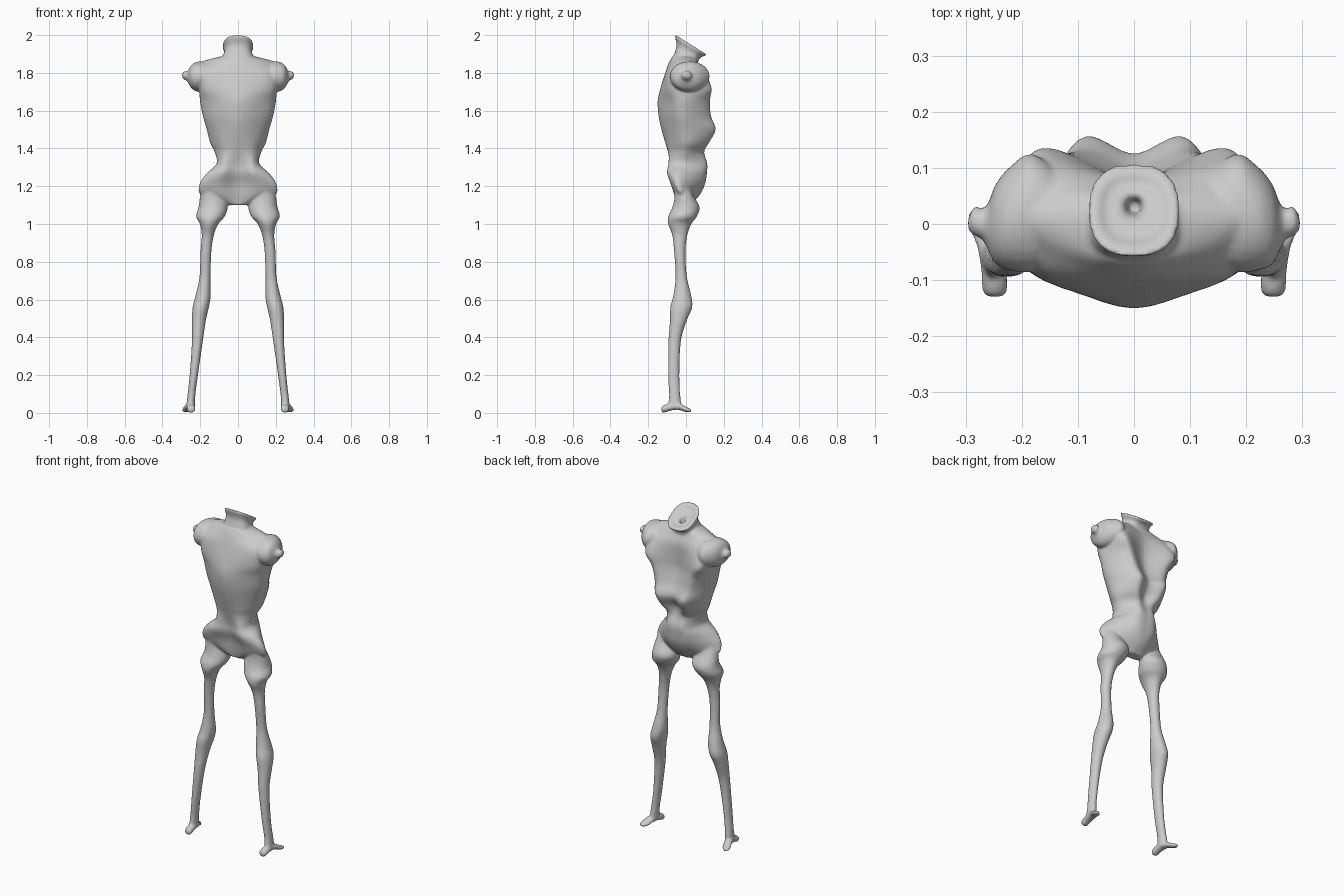
import bpy
import bmesh
import math
from mathutils import Vector

UNIT = 0.01  # all measurements below are in hundredths

default_cube = bpy.data.objects.get("Cube")
if default_cube:
    bpy.data.objects.remove(default_cube, do_unlink=True)

skin = bpy.data.materials.new("pale grey skin")
skin.use_nodes = True
GREY = (0.6, 0.6, 0.6, 1)
skin.diffuse_color = GREY
skin.node_tree.nodes["Principled BSDF"].inputs["Base Color"].default_value = GREY


def spline(points, closed, steps):
    """Smooth interpolating curve through a list of vectors."""
    count = len(points)

    def pick(i):
        return points[i % count] if closed else points[min(max(i, 0), count - 1)]

    result = []
    for i in range(count if closed else count - 1):
        a, b, c, d = (pick(i + k) for k in (-1, 0, 1, 2))
        for s in range(steps):
            t = s / steps
            result.append(b + (c - a) * (t / 2)
                          + (a * 2 - b * 5 + c * 4 - d) * (t * t / 2)
                          + (b * 3 - a - c * 3 + d) * (t ** 3 / 2))
    if not closed:
        result.append(points[-1])
    return result


def loft(bm, rings, steps=5):
    """Skin a stack of equal rings, smoothed along their length and capped."""
    columns = [spline(list(column), False, steps) for column in zip(*rings)]
    rows = [[bm.verts.new(p * UNIT) for p in row] for row in zip(*columns)]
    size = len(rows[0])
    for low, high in zip(rows, rows[1:]):
        for i in range(size):
            j = (i + 1) % size
            bm.faces.new((low[i], low[j], high[j], high[i]))
    bm.faces.new(rows[0])
    bm.faces.new(rows[-1])


def rounded(value, power):
    return math.copysign(abs(value) ** power, value)


def tube(bm, rows, axis, side=1, tilt=None, power=1, sides=28):
    """Loft ovals along an axis; rows are (position, centre, radius, centre, radius)."""
    rings = []
    for along, c1, r1, c2, r2 in rows:
        ring = []
        for i in range(sides):
            angle = math.tau * i / sides
            u = c1 + r1 * rounded(math.cos(angle), power)
            v = c2 + r2 * rounded(math.sin(angle), power)
            p = Vector({"x": (along, u, v), "y": (u, along, v), "z": (u, v, along)}[axis])
            if tilt:
                p.z += tilt(p)
            p.x *= side
            ring.append(p)
        rings.append(ring)
    loft(bm, rings)


body_mesh = bmesh.new()

# Torso: height, chest y, rib bump x y, flank x y, back blade x y, spine y
TORSO = [
    (189, 5, 5, 4, 8, 0, 5, -6, -7),
    (185.5, 6, 12, 6, 20, 1, 12, -6, -9),
    (180, 8, 16, 10, 22, 1, 17, -8.5, -11),
    (172, 8, 17, 13.5, 20.5, 2, 18, -9, -13.5),
    (165, 8, 13.5, 12.5, 20, 0, 16, -8.5, -15),
    (157, 10, 11, 13, 18.5, 0, 14, -8.5, -14.5),
    (150, 12.5, 9.5, 15.3, 16.5, 1, 12, -8, -13),
    (143, 9, 8, 12, 14.8, 1, 9.5, -8, -11),
    (138, 9, 6, 9, 12.3, 0, 8, -8, -9.5),
    (132, 11, 6, 10, 11.3, -1, 8, -9, -8),
    (127, 11, 8, 9, 16.5, -4, 9, -10, -7.5),
    (121, 10, 8, 8, 20.5, -4, 10, -8, -5.5),
    (115, 7, 7, 5, 19.5, -2, 9, -6, -4.5),
    (110, 2, 3, 2, 6, -1, 3, -3, -3.5),
]
torso_rings = []
for z, chest, bx, by, sx, sy, kx, ky, spine in TORSO:
    half = [(bx, by), (sx, sy), (kx, ky)]
    outline = [(0, chest)] + half + [(0, spine)] + [(-x, y) for x, y in reversed(half)]
    torso_rings.append(spline([Vector((x, y, z)) for x, y in outline], True, 6))
loft(body_mesh, torso_rings, 6)

# Neck stump: slanted squarish top with a small central pit
NECK = [(180, 0, 10, -1, 7), (187, 0, 8.5, 0, 6.5), (191, 0, 7.2, 1.5, 6.5),
        (194.5, 0, 8.2, 2.5, 8.4), (195, 0, 6.5, 2.5, 6.5), (194, 0, 5, 2.5, 5),
        (193.5, 0, 2, 3, 2), (189, 0, 1, 3, 1)]
tube(body_mesh, NECK, "z", power=0.8,
     tilt=lambda p: -0.62 * (p.y - 2.5) * min(1, max(0, (p.z - 184) / 9)))

# Leg: broad hip lump, thin thigh, knee, shin, ankle
LEG = [
    (122, 13, 5, -3, 4), (115, 13.5, 6.5, -1, 5), (109, 13.2, 7.7, 0, 7.2),
    (104, 14.6, 7.6, -1.8, 7.6), (100, 15.3, 4.9, -3.3, 6.2), (94, 16, 3.2, -3.3, 4),
    (85, 17, 2.9, -3.3, 3), (72, 17.5, 2.9, -2.5, 3), (62, 18.5, 4, -2, 4.8),
    (56, 19.7, 4.3, -2.5, 5.8), (49, 20.7, 3.7, -4, 4.5), (38, 21.5, 2.9, -6, 3.3),
    (20, 23.4, 2.2, -6.5, 3), (9, 24.7, 2.1, -6, 3), (2, 25.2, 2.3, -6, 4),
]
# Foot: heel to splayed toe, arched underneath
FOOT = [(-13, 24.8, 1.2, 1.8, 1), (-12, 24.8, 2.2, 2, 2), (-8, 25, 2.3, 3.2, 2),
        (-4, 25.7, 2.3, 3.5, 1.9), (0, 27, 2.6, 1.8, 1.4), (2.8, 27.8, 1.4, 1.2, 0.8)]
# Shoulder: broad cap sloping into the chest, and a small flared arm stump
SHOULDER = [(12, 1, 7, 179, 6.5), (18, 2, 10.5, 178.3, 7.8), (22, 1, 9.3, 178, 7.8),
            (24.6, 0, 7.2, 178, 6.2), (26, -0.5, 4.2, 178, 4), (27, 0, 2.8, 178.3, 2.6),
            (28.5, 0.5, 2.6, 178.7, 2.2), (29.6, 0, 1, 178.7, 1)]
for side in (1, -1):
    tube(body_mesh, LEG, "z", side)
    tube(body_mesh, FOOT, "y", side)
    tube(body_mesh, SHOULDER, "x", side)

# Fuse the parts into one continuous skin
bmesh.ops.recalc_face_normals(body_mesh, faces=body_mesh.faces)
mesh = bpy.data.meshes.new("gaunt_body")
body_mesh.to_mesh(mesh)
body_mesh.free()
mesh.materials.append(skin)
body = bpy.data.objects.new("gaunt_body", mesh)
bpy.context.collection.objects.link(body)
fuse = body.modifiers.new("fuse", "REMESH")
fuse.mode = "VOXEL"
fuse.voxel_size = 0.006
fuse.use_smooth_shade = True
soften = body.modifiers.new("soften", "SMOOTH")
soften.factor = 0.5
soften.iterations = 6
